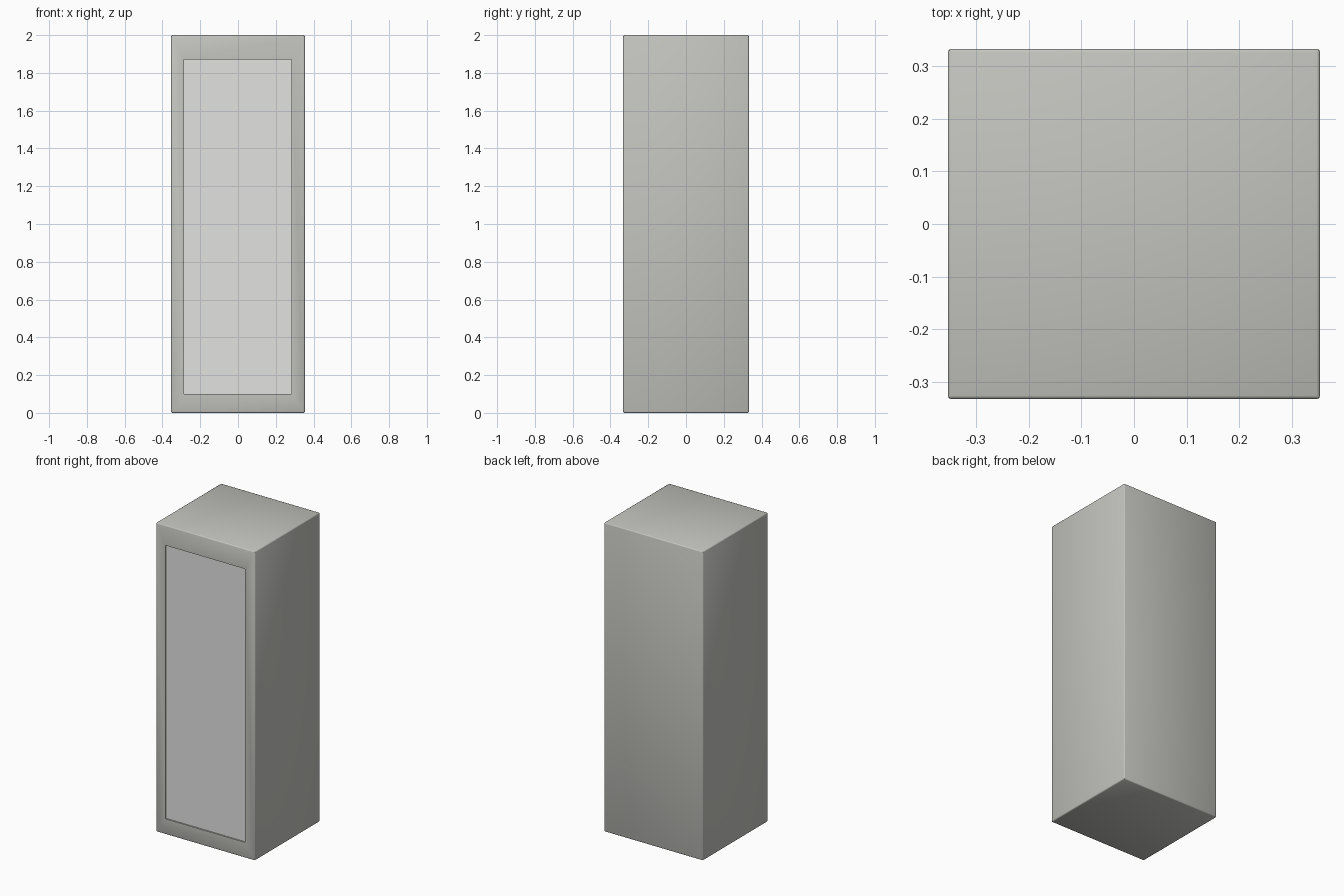
import bpy, bmesh
from mathutils import Vector

if "Cube" in bpy.data.objects:
    bpy.data.objects.remove(bpy.data.objects["Cube"])

W, D, H = 0.708, 0.666, 2.0              # cabinet size
X0, X1, Z0, Z1 = -0.287, 0.284, 0.10, 1.87   # front opening
RECESS, BEV = 0.008, 0.007


def material(name, rgb):
    m = bpy.data.materials.new(name)
    m.diffuse_color = (*rgb, 1)
    m.use_nodes = True
    m.node_tree.nodes["Principled BSDF"].inputs["Base Color"].default_value = m.diffuse_color
    return m


body = material("warm light grey", (0.55, 0.55, 0.52))
pane = material("pale grey", (0.76, 0.77, 0.755))

# Cabinet body with softly bevelled outer edges
bm = bmesh.new()
bmesh.ops.create_cube(bm, size=1)
for v in bm.verts:
    v.co = Vector((v.co.x * W, v.co.y * D, (v.co.z + 0.5) * H))
bmesh.ops.bevel(bm, geom=bm.edges[:], offset=BEV, segments=2, profile=0.5,
                affect='EDGES')

# Front frame: inset the large front face and push the panel back
front = min(bm.faces, key=lambda f: f.normal.y * f.calc_area())
bmesh.ops.inset_region(bm, faces=[front], thickness=0.05, depth=0)
for v in front.verts:
    v.co.x = X0 if v.co.x < 0 else X1
    v.co.z = Z0 if v.co.z < 1 else Z1
bmesh.ops.inset_region(bm, faces=[front], thickness=0.0005, depth=-RECESS)
front.material_index = 1

mesh = bpy.data.meshes.new("cabinet")
bm.to_mesh(mesh)
bm.free()
mesh.materials.append(body)
mesh.materials.append(pane)
cabinet = bpy.data.objects.new("cabinet", mesh)
bpy.context.collection.objects.link(cabinet)
bpy.context.view_layer.objects.active = cabinet
cabinet.select_set(True)
bpy.ops.object.shade_smooth_by_angle(angle=0.8)
